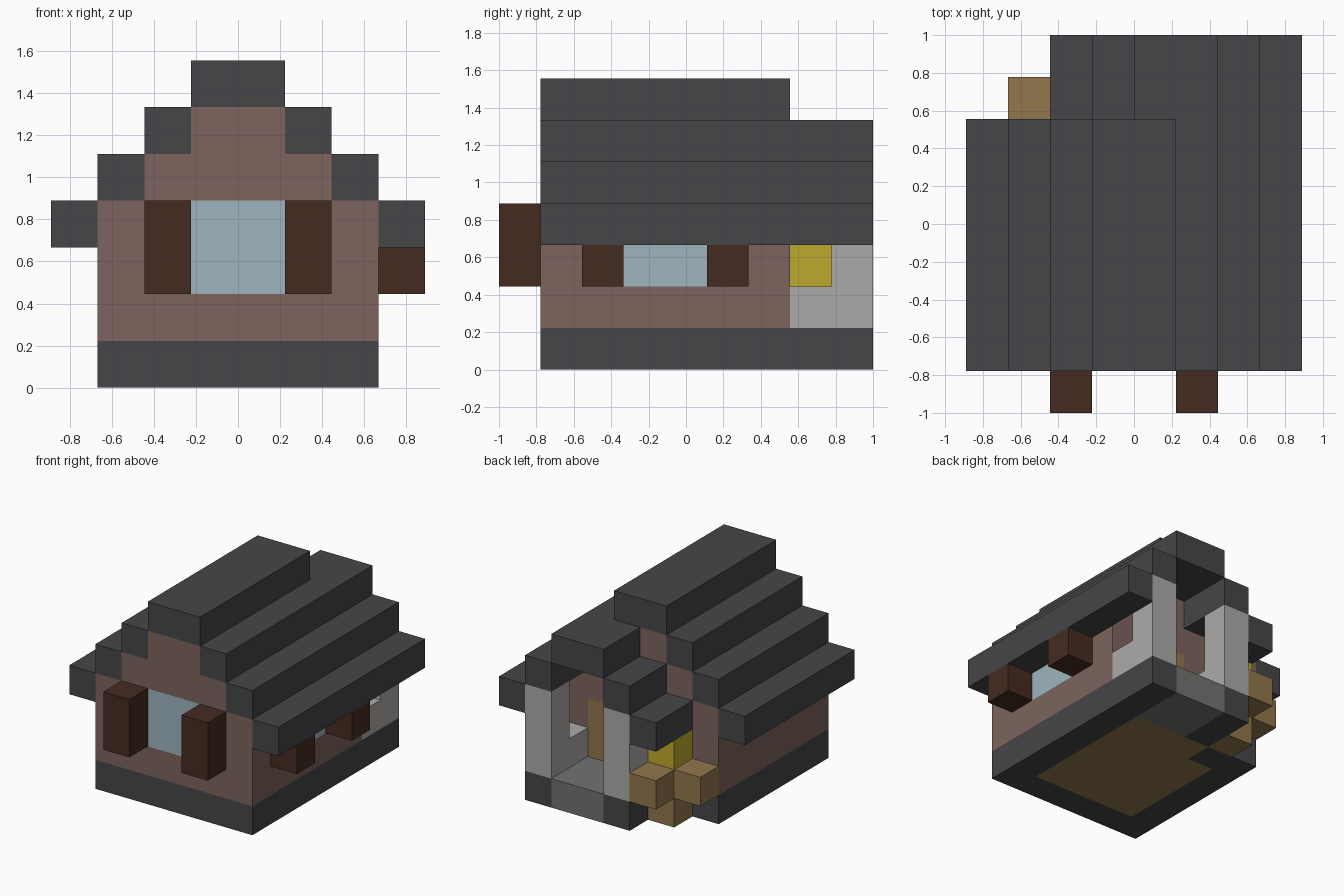
import bpy, bmesh
from mathutils import Matrix, Vector

cube = bpy.data.objects.get("Cube")
if cube:
    bpy.data.objects.remove(cube)

U = 2 / 9                              # block size
ORIGIN = Vector((-4 * U, -4.5 * U, 0))  # corner of the block grid


def srgb(c):
    c /= 255
    return c / 12.92 if c <= 0.04045 else ((c + 0.055) / 1.055) ** 2.4


def material(name, *rgb):
    col = [srgb(c) for c in rgb] + [1]
    m = bpy.data.materials.new(name)
    m.use_nodes = True
    m.diffuse_color = col
    bsdf = m.node_tree.nodes["Principled BSDF"]
    bsdf.inputs["Base Color"].default_value = col
    bsdf.inputs["Roughness"].default_value = 0.9
    return m


slate = material("dark slate", 70, 69, 73)
clay = material("clay brown", 125, 100, 93)
wood = material("dark wood", 69, 43, 33)
glass = material("pale glass", 157, 181, 190)
stone = material("light stone", 173, 171, 169)
paving = material("grey paving", 115, 114, 113)
timber = material("tan timber", 146, 119, 77)
yellow = material("lamp yellow", 190, 170, 45)


def part(name, mat, *boxes):
    """One object from boxes given as block ranges: x0, x1, y0, y1, z0, z1."""
    bm = bmesh.new()
    for x0, x1, y0, y1, z0, z1 in boxes:
        size = Vector((x1 - x0, y1 - y0, z1 - z0)) * U
        mid = ORIGIN + Vector((x0 + x1, y0 + y1, z0 + z1)) * U / 2
        bmesh.ops.create_cube(bm, size=1, matrix=Matrix.Translation(mid) @ Matrix.Diagonal(size).to_4x4())
    mesh = bpy.data.meshes.new(name)
    bm.to_mesh(mesh)
    bm.free()
    mesh.materials.append(mat)
    ob = bpy.data.objects.new(name, mesh)
    bpy.context.collection.objects.link(ob)


# Foundation ring, wooden floor and paved porch
part("foundation", slate,
     (1, 7, 1, 2, 0, 1), (1, 2, 2, 7, 0, 1), (6, 7, 2, 9, 0, 1),
     (2, 3, 6, 7, 0, 1), (3, 4, 7, 9, 0, 1))
part("house_floor", timber, (2, 6, 2, 6, 0, 1), (3, 6, 6, 7, 0, 1))
part("porch_floor", paving, (4, 6, 7, 9, 0, 1))

# Walls around the openings
part("front_wall", clay, (1, 7, 1, 2, 1, 2), (1, 3, 1, 2, 2, 4), (5, 7, 1, 2, 2, 4))
part("back_wall", clay, (1, 4, 6, 7, 1, 4), (6, 7, 6, 7, 1, 4), (4, 6, 6, 7, 3, 4))
part("right_wall", clay, (1, 2, 2, 6, 1, 4))
part("left_wall", clay, (6, 7, 2, 6, 1, 2), (6, 7, 2, 3, 2, 3),
     (6, 7, 5, 6, 2, 3), (6, 7, 2, 6, 3, 4))
for name, y in (("front_gable", 1), ("back_gable", 6)):
    part(name, clay, (2, 6, y, y + 1, 4, 5), (3, 5, y, y + 1, 5, 6))

# Windows, shutters and door
part("front_window", glass, (3, 5, 1, 2, 2, 4))
part("side_window", glass, (6, 7, 3, 5, 2, 3))
for n, x in enumerate((2, 5)):
    part(f"front_shutter_{n + 1}", wood, (x, x + 1, 0, 1, 2, 4))
for n, y in enumerate((2, 5)):
    part(f"side_shutter_{n + 1}", wood, (7, 8, y, y + 1, 2, 3))
part("door", timber, (4, 6, 6, 7, 1, 3))

# Stepped roof; the left courses run on over the porch
for step in range(3):
    part(f"right_roof_course_{step + 1}", slate, (step, step + 1, 1, 7, 3 + step, 4 + step))
    part(f"left_roof_course_{step + 1}", slate, (7 - step, 8 - step, 1, 9, 3 + step, 4 + step))
part("roof_ridge", slate, (3, 5, 1, 7, 6, 7))
part("porch_roof", slate, (4, 5, 7, 9, 5, 6), (3, 4, 7, 9, 4, 5), (2, 3, 7, 9, 3, 4))

# Porch posts and low side walls
for n, x in enumerate((3, 6)):
    part(f"porch_post_{n + 1}", stone, (x, x + 1, 8, 9, 1, 4))
    part(f"porch_low_wall_{n + 1}", stone, (x, x + 1, 7, 8, 1, 2))

# Lamp on its timber stand
part("lamp_stand", timber, (2, 3, 7, 8, 0, 2), (1, 2, 7, 8, 1, 2), (2, 3, 8, 9, 1, 2))
part("lamp", yellow, (2, 3, 7, 8, 2, 3))
